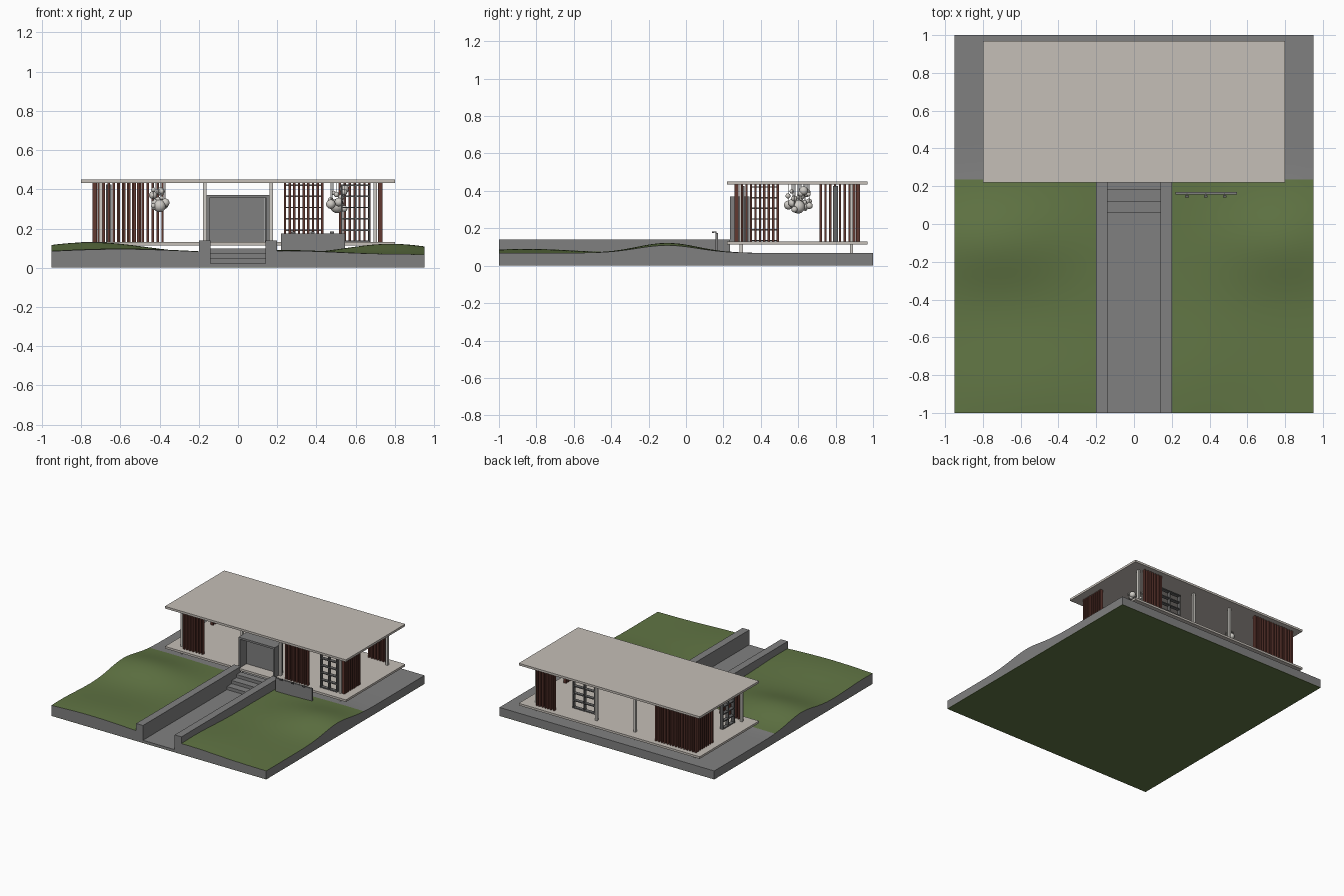
import bpy, bmesh, math, random
from mathutils import Matrix, Vector

if "Cube" in bpy.data.objects:
    bpy.data.objects.remove(bpy.data.objects["Cube"])
random.seed(4)

def mat(name, c):
    m = bpy.data.materials.new(name)
    m.diffuse_color = (*c, 1)
    m.use_nodes = True
    m.node_tree.nodes["Principled BSDF"].inputs["Base Color"].default_value = m.diffuse_color
    return m

CONCRETE = mat("grey concrete", (0.216, 0.216, 0.216))
GRASS = mat("grass green", (0.119, 0.178, 0.058))
STONE = mat("pale stone", (0.56, 0.52, 0.475))
WOOD = mat("red brown wood", (0.12, 0.04, 0.03))
METAL = mat("dark grey metal", (0.13, 0.13, 0.13))
WHITE = mat("off white", (0.62, 0.60, 0.56))

def finish(bm, name, *mats):
    me = bpy.data.meshes.new(name)
    bmesh.ops.recalc_face_normals(bm, faces=bm.faces)
    bm.to_mesh(me)
    bm.free()
    for m in mats:
        me.materials.append(m)
    ob = bpy.data.objects.new(name, me)
    bpy.context.collection.objects.link(ob)
    return ob

def boxes(name, m, *bounds):
    """One object made of boxes given as (x0, x1, y0, y1, z0, z1)."""
    bm = bmesh.new()
    for x0, x1, y0, y1, z0, z1 in bounds:
        M = Matrix.Translation(((x0 + x1) / 2, (y0 + y1) / 2, (z0 + z1) / 2)) @ \
            Matrix.Diagonal((x1 - x0, y1 - y0, z1 - z0, 1))
        bmesh.ops.create_cube(bm, size=1, matrix=M)
    return finish(bm, name, m)

# --- rolling terrain ---
EDGE = 0.235

def g(v, c, s):
    return math.exp(-((v - c) / s) ** 2)

def height(x, y):
    z = 0.068
    if x < 0:
        z += 0.062 * g(y, -0.1, 0.23) * g(x, -0.75, 0.4)
        z += 0.03 * g(y, -0.9, 0.3) * g(x, -0.6, 0.5)
    else:
        z += 0.054 * g(y, -0.1, 0.23) * g(x, 0.78, 0.32)
        z += 0.022 * g(y, -0.85, 0.35) * g(x, 0.25, 0.35)
    return z

def terrain(name, x0, x1, y0, y1, top):
    bm = bmesh.new()
    nx, ny = 24, 36
    bmesh.ops.create_grid(bm, x_segments=nx, y_segments=ny, size=0.5)
    for v in bm.verts:
        v.co = Vector((x0 + (v.co.x + 0.5) * (x1 - x0), y0 + (v.co.y + 0.5) * (y1 - y0), 0))
        v.co.z = height(v.co.x, v.co.y)
    for f in bm.faces:
        f.material_index = top
        f.smooth = True
    rim = [e for e in bm.edges if e.is_boundary]
    r = bmesh.ops.extrude_edge_only(bm, edges=rim)["geom"]
    for v in [q for q in r if isinstance(q, bmesh.types.BMVert)]:
        v.co.z = 0.002
    for f in [q for q in r if isinstance(q, bmesh.types.BMFace)]:
        f.material_index = 0
        f.smooth = False
    bmesh.ops.split_edges(bm, edges=rim)
    return finish(bm, name, CONCRETE, GRASS)

terrain("left_lawn", -0.95, -0.2, -1, EDGE, 1)
terrain("right_lawn", 0.2, 0.95, -1, EDGE, 1)
terrain("rear_paving_left", -0.95, 0, EDGE, 1, 0)
terrain("rear_paving_right", 0, 0.95, EDGE, 1, 0)
boxes("ground_underside", GRASS, (-0.95, 0.95, -1, 1, 0, 0.003))

# --- sunken path, side walls and steps ---
boxes("path", CONCRETE, (-0.14, 0.14, -1, EDGE, 0.002, 0.022))
boxes("path_walls", CONCRETE, *[(s - 0.03, s + 0.03, -1, EDGE, 0.002, 0.14) for s in (-0.17, 0.17)])
boxes("steps", CONCRETE, *[(-0.14, 0.14, 0.06 + 0.06 * i, EDGE, 0.02 + 0.025 * i, 0.047 + 0.025 * i)
                           for i in range(3)])

# --- floor, roof, legs and columns ---
boxes("floor_slab", STONE, (-0.8, 0.8, 0.22, 0.97, 0.113, 0.13))
boxes("roof_slab", STONE, (-0.8, 0.8, 0.22, 0.97, 0.433, 0.45))
grid = [(x, y) for x in (-0.7, -0.17, 0.17, 0.7) for y in (0.295, 0.885)]
boxes("legs", WHITE, *[(x - .009, x + .009, y - .009, y + .009, 0.06, 0.115) for x, y in grid])
boxes("columns", WHITE, *[(x - .009, x + .009, y - .009, y + .009, 0.13, 0.434) for x, y in grid])

# --- entrance portal ---
boxes("entrance_frame", CONCRETE,
      (-0.16, -0.145, 0.235, 0.34, 0.13, 0.37), (0.145, 0.16, 0.235, 0.34, 0.13, 0.37),
      (-0.145, 0.145, 0.235, 0.34, 0.355, 0.37))
boxes("entrance_door", CONCRETE, (-0.145, 0.134, 0.315, 0.33, 0.13, 0.355),
      (0.137, 0.145, 0.315, 0.33, 0.13, 0.355))

# --- timber slat screens ---
def slats(name, a, b, fixed, along_x):
    n = round((b - a) / 0.025)
    out = []
    for i in range(n + 1):
        c = a + (b - a) * i / n
        if along_x:
            out.append((c - .006, c + .006, fixed - .011, fixed + .011, 0.13, 0.434))
        else:
            out.append((fixed - .011, fixed + .011, c - .006, c + .006, 0.13, 0.434))
    boxes(name, WOOD, *out)

slats("front_left_slats", -0.66, -0.5, 0.27, True)
slats("front_right_slats", 0.24, 0.43, 0.27, True)
slats("back_right_slats", 0.52, 0.67, 0.92, True)
slats("back_left_slats", -0.735, -0.385, 0.92, True)
slats("right_side_slats", 0.3, 0.49, 0.725, False)
slats("left_side_slats", 0.72, 0.9, -0.73, False)

# --- open shelving, two bays and five rows ---
def shelf(name, a, b, fixed, along_x):
    d, t = 0.014, 0.0035
    parts = [(c - t, c + t, 0.13, 0.425) for c in (a, (a + b) / 2, b)]
    parts += [(a, b, z - t, z + t) for z in (0.135, 0.192, 0.25, 0.307, 0.364, 0.421)]
    boxes(name, METAL, *[(p, q, fixed - d, fixed + d, u, v) if along_x else
                         (fixed - d, fixed + d, p, q, u, v) for p, q, u, v in parts])

shelf("back_shelf", 0.24, 0.43, 0.8, True)
shelf("front_shelf", 0.53, 0.67, 0.3, True)
shelf("left_shelf", 0.35, 0.49, -0.66, False)

# --- hanging clusters of globe lamps ---
def cluster(name, x, y, r):
    bm = bmesh.new()
    for i in range(14):
        rad = r * (1 if i == 0 else random.uniform(0.3, 0.7))
        p = Vector((x, y, 0.315)) if i == 0 else Vector((
            x + random.uniform(-0.04, 0.04), y + random.uniform(-0.06, 0.06),
            random.uniform(0.3, 0.405)))
        bmesh.ops.create_uvsphere(bm, u_segments=20, v_segments=12, radius=rad,
                                  matrix=Matrix.Translation(p))
        rod = 0.434 - p.z
        bmesh.ops.create_cone(bm, segments=6, radius1=0.001, radius2=0.001, depth=rod,
                              matrix=Matrix.Translation((p.x, p.y, p.z + rod / 2)))
    for f in bm.faces:
        f.smooth = True
    finish(bm, name, WHITE)

cluster("left_globe_lamps", -0.4, 0.6, 0.032)
cluster("right_globe_lamps", 0.505, 0.6, 0.036)

# --- low panel wall with three small spotlights ---
boxes("panel_wall", CONCRETE, (0.22, 0.545, 0.157, 0.17, 0.07, 0.175))
lamps = []
for x in (0.28, 0.38, 0.48):
    lamps += [(x - .003, x + .003, 0.143, 0.163, 0.178, 0.182),
              (x - .003, x + .003, 0.158, 0.163, 0.17, 0.182),
              (x - .01, x + .01, 0.14, 0.15, 0.175, 0.184)]
boxes("panel_spotlights", METAL, *lamps)
